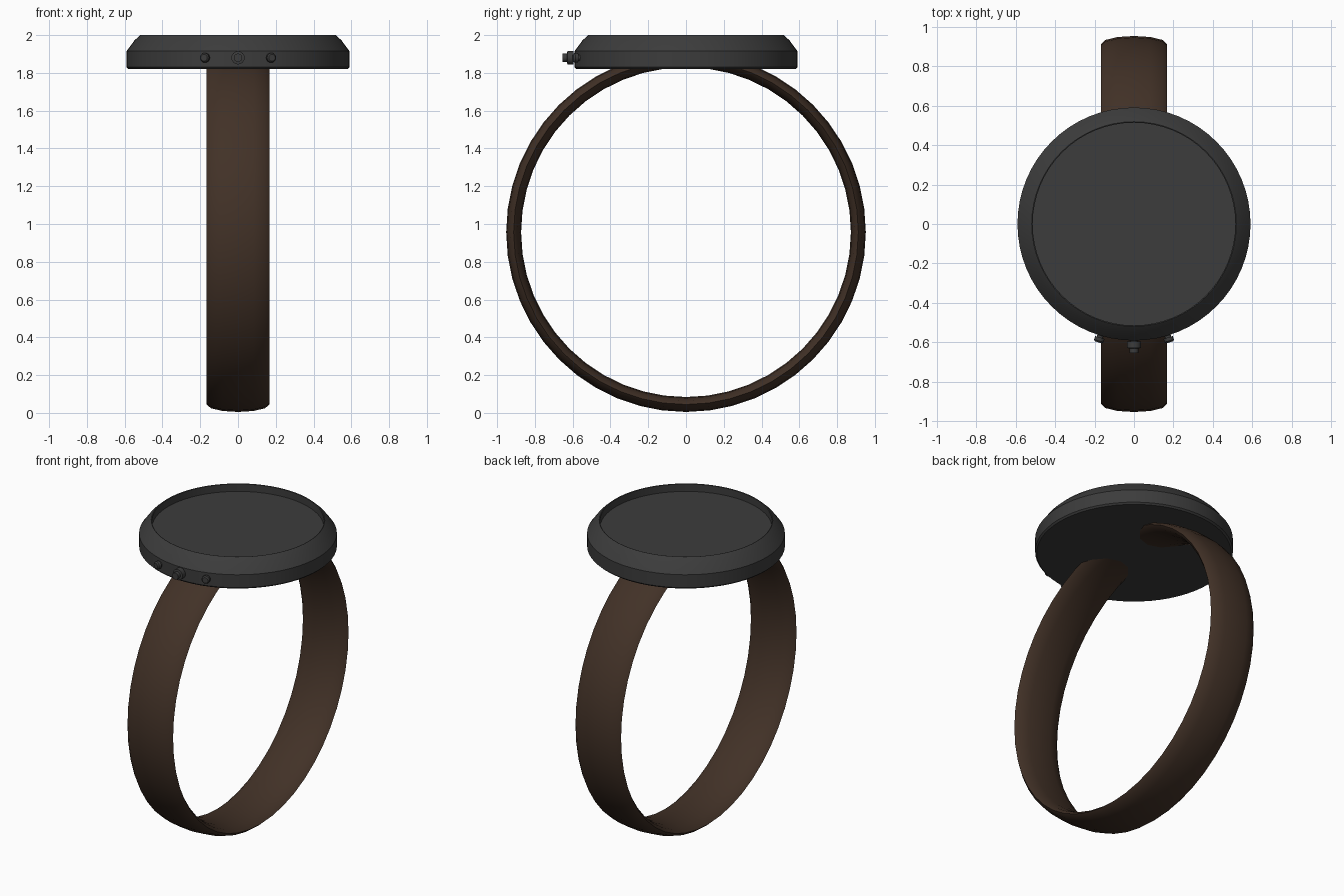
import bpy, bmesh, math
from mathutils import Matrix, Vector

if "Cube" in bpy.data.objects:
    bpy.data.objects.remove(bpy.data.objects["Cube"])


def material(name, rgb):
    m = bpy.data.materials.new(name)
    m.diffuse_color = (*rgb, 1)
    m.use_nodes = True
    m.node_tree.nodes["Principled BSDF"].inputs["Base Color"].default_value = m.diffuse_color
    return m


GREY = material("dark grey metal", (0.045, 0.045, 0.045))
BROWN = material("brown leather", (0.054, 0.031, 0.020))


def finish(name, bm, mat, angle=30):
    bmesh.ops.remove_doubles(bm, verts=bm.verts, dist=1e-5)
    bmesh.ops.recalc_face_normals(bm, faces=bm.faces)
    me = bpy.data.meshes.new(name)
    bm.to_mesh(me)
    bm.free()
    me.materials.append(mat)
    ob = bpy.data.objects.new(name, me)
    bpy.context.collection.objects.link(ob)
    bpy.ops.object.select_all(action='DESELECT')
    bpy.context.view_layer.objects.active = ob
    ob.select_set(True)
    bpy.ops.object.shade_smooth_by_angle(angle=math.radians(angle))
    return ob


def lathe(name, profile, mat, segments, matrix=Matrix()):
    """Spin a (radius, height) profile around z; ends on the axis close it."""
    bm = bmesh.new()
    vs = [bm.verts.new((r, 0, z)) for r, z in profile]
    es = [bm.edges.new(p) for p in zip(vs, vs[1:])]
    bmesh.ops.spin(bm, geom=vs + es, cent=(0, 0, 0), axis=(0, 0, 1),
                   angle=2 * math.pi, steps=segments, use_duplicate=False)
    bmesh.ops.transform(bm, matrix=matrix, verts=bm.verts)
    return finish(name, bm, mat)


# Watch case: chamfered bezel around a sunken dial
lathe("watch_case", [(0, 1.82), (0.58, 1.82), (0.59, 1.83), (0.59, 1.915),
                     (0.548, 1.972), (0.518, 2.0), (0.513, 1.998),
                     (0.513, 1.95), (0, 1.95)], GREY, 64)

# Strap: torus with a flat elliptical section
N, M = 48, 12
bm = bmesh.new()
rings = []
for i in range(N):
    a = 2 * math.pi * i / N
    ring = []
    for j in range(M):
        b = 2 * math.pi * j / M
        r = 0.9125 + 0.0395 * math.sin(b)
        ring.append(bm.verts.new((0.166 * math.cos(b), r * math.cos(a),
                                  0.957 + r * math.sin(a))))
    rings.append(ring)
for i in range(N):
    p, q = rings[i], rings[(i + 1) % N]
    for j in range(M):
        k = (j + 1) % M
        bm.faces.new((p[j], p[k], q[k], q[j]))
finish("strap", bm, BROWN, 80)


# Crown and side pushers, all pointing out of the case front
def outward(x, y):
    d = Vector((x, y, 0))
    return (Matrix.Translation((x, y, 1.88)) @
            d.to_track_quat('Z', 'Y').to_matrix().to_4x4())


lathe("crown", [(0, -0.02), (0.018, -0.02), (0.018, 0.008), (0.035, 0.008),
                (0.035, 0.04), (0.022, 0.042), (0.022, 0.066), (0, 0.066)],
      GREY, 24, outward(0, -0.588))
for side, name in ((-1, "left_pusher"), (1, "right_pusher")):
    lathe(name, [(0, -0.02), (0.016, -0.02), (0.016, 0.01), (0.025, 0.01),
                 (0.025, 0.028), (0.018, 0.036), (0, 0.036)],
          GREY, 20, outward(side * 0.17, -0.565))
